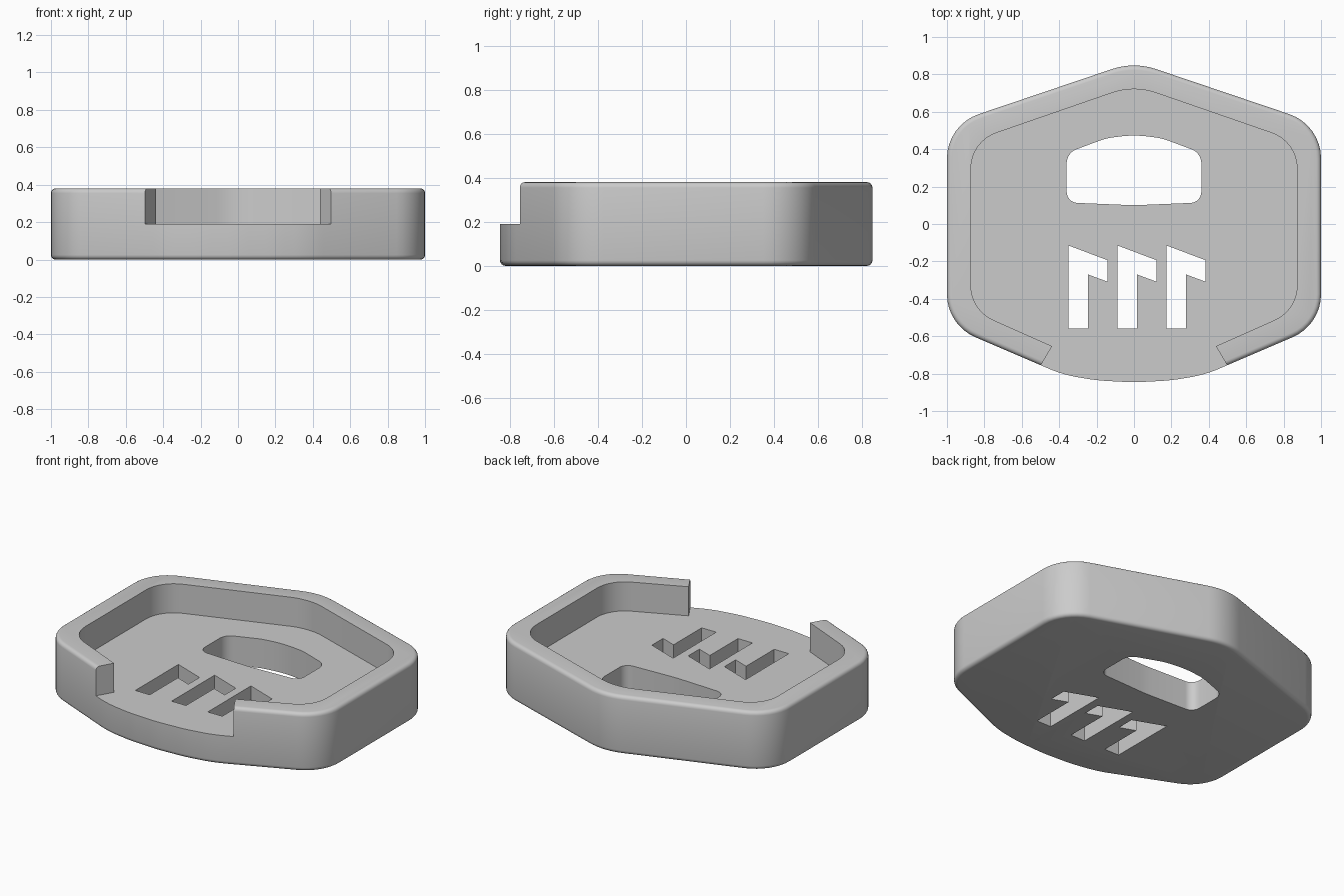
import bpy, bmesh, math
from mathutils import Vector

cube = bpy.data.objects.get("Cube")
if cube:
    bpy.data.objects.remove(cube, do_unlink=True)

HEIGHT, FLOOR = 0.38, 0.19

grey = bpy.data.materials.new("plain grey")
grey.use_nodes = True
colour = (0.6, 0.6, 0.6, 1)
grey.diffuse_color = colour
grey.node_tree.nodes["Principled BSDF"].inputs["Base Color"].default_value = colour


def mirrored(half):
    """Close a right-hand half outline, mirroring points that are off the axis."""
    return half + [(-x, y, r) for x, y, r in reversed(half) if x > 0]


def rounded(corners, steps=8):
    """Turn (x, y, radius) corners into an outline with arc fillets."""
    outline = []
    for i, (x, y, r) in enumerate(corners):
        p = Vector((x, y))
        if r == 0:
            outline.append(p)
            continue
        a = (Vector(corners[i - 1][:2]) - p).normalized()
        b = (Vector(corners[(i + 1) % len(corners)][:2]) - p).normalized()
        half = a.angle(b) / 2
        centre = p + (a + b).normalized() * (r / math.sin(half))
        start = (p + a * (r / math.tan(half)) - centre).normalized()
        end = (p + b * (r / math.tan(half)) - centre).normalized()
        for k in range(steps + 1):
            outline.append(centre + start.slerp(end, k / steps).normalized() * r)
    return outline


def prism(name, outline, low, high, bevel=0):
    """Extrude an outline upward, optionally rounding both rims."""
    bm = bmesh.new()
    base = bm.faces.new([bm.verts.new((p[0], p[1], low)) for p in outline])
    top = bmesh.ops.extrude_face_region(bm, geom=[base])["geom"]
    bmesh.ops.translate(bm, vec=(0, 0, high - low),
                        verts=[v for v in top if isinstance(v, bmesh.types.BMVert)])
    # Keep exactly one bottom cap, then orient everything outward
    if not any(all(abs(v.co.z - low) < 1e-5 for v in f.verts) for f in bm.faces):
        bm.faces.new([v for v in bm.verts if abs(v.co.z - low) < 1e-5])
    bmesh.ops.recalc_face_normals(bm, faces=bm.faces)
    if bevel:
        rims = [e for e in bm.edges if abs(e.verts[0].co.z - e.verts[1].co.z) < 1e-5]
        bmesh.ops.bevel(bm, geom=rims, offset=bevel, segments=4, profile=0.5,
                        affect="EDGES", clamp_overlap=True)
    mesh = bpy.data.meshes.new(name)
    bm.to_mesh(mesh)
    bm.free()
    mesh.materials.append(grey)
    obj = bpy.data.objects.new(name, mesh)
    bpy.context.collection.objects.link(obj)
    return obj


# Outer body: hexagonal plate with a bowed front
tray = prism("tray", rounded(mirrored([
    (0, 0.868, 0.37), (1, 0.53, 0.25), (1, -0.54, 0.25),
    (0.38, -0.806, 0.7), (0.2, -0.836, 1), (0, -0.847, 1)])), 0, HEIGHT, 0.025)

# Pocket, running out through the open front
cutters = [prism("pocket_cutter", rounded(mirrored([
    (0, 0.742, 0.36), (0.872, 0.44, 0.2), (0.872, -0.46, 0.2),
    (0.438, -0.653, 0), (0.6, -0.93, 0)])), FLOOR, 0.6)]

# Arched opening through the floor
cutters.append(prism("opening_cutter", rounded(mirrored([
    (0, 0.478, 0.6), (0.15, 0.458, 0.3), (0.36, 0.38, 0.08),
    (0.36, 0.115, 0.06), (0, 0.1, 1)])), -0.2, 0.3))

# Three hooked slots through the floor
hook = [(0, -0.115), (0.207, -0.193), (0.207, -0.308),
        (0.105, -0.27), (0.105, -0.56), (0, -0.56)]
for i in range(3):
    left = -0.35 + 0.262 * i
    cutters.append(prism("slot_cutter", [(left + x, y) for x, y in hook], -0.2, 0.3))

# Cut everything out of the body
bpy.context.view_layer.objects.active = tray
for cutter in cutters:
    cutter.hide_render = True
    cut = tray.modifiers.new("cut", "BOOLEAN")
    cut.operation, cut.solver, cut.object = "DIFFERENCE", "EXACT", cutter
    bpy.ops.object.modifier_apply(modifier=cut.name)
    bpy.data.objects.remove(cutter, do_unlink=True)

bpy.ops.object.select_all(action="DESELECT")
tray.select_set(True)
bpy.ops.object.shade_smooth_by_angle(angle=math.radians(30))
